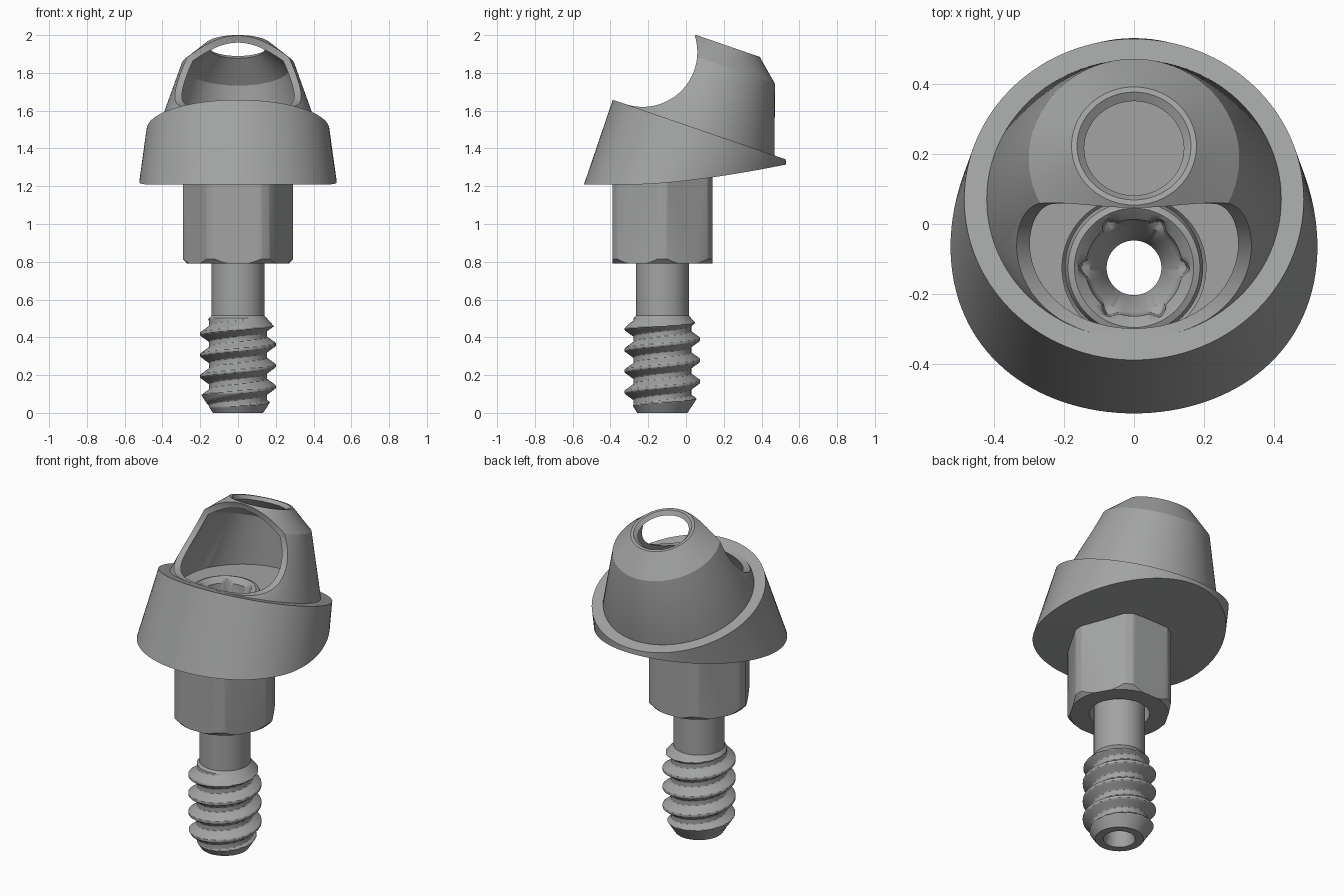
import bpy, bmesh, math
from mathutils import Matrix, Vector

if "Cube" in bpy.data.objects:
    bpy.data.objects.remove(bpy.data.objects["Cube"])

AY = -0.125                                   # y of the screw axis
TILT = Matrix.Translation((0, 0.07, 1.5)) @ Matrix.Rotation(math.radians(-19), 4, 'X')
UP = Matrix.Translation((0, AY, 0))

metal = bpy.data.materials.new("grey metal")
metal.diffuse_color = (0.36, 0.37, 0.365, 1)
metal.use_nodes = True
metal.node_tree.nodes["Principled BSDF"].inputs["Base Color"].default_value = metal.diffuse_color


def make(name, bm):
    bmesh.ops.recalc_face_normals(bm, faces=bm.faces)
    me = bpy.data.meshes.new(name)
    bm.to_mesh(me)
    bm.free()
    ob = bpy.data.objects.new(name, me)
    bpy.context.collection.objects.link(ob)
    me.materials.append(metal)
    return ob


def loft(name, rings, closed=False, caps=True):
    """Skin a list of point rings; caps fan to the ring centres."""
    bm = bmesh.new()
    rows = [[bm.verts.new(p) for p in r] for r in rings]
    n = len(rows[0])
    pairs = list(zip(rows, rows[1:])) + ([(rows[-1], rows[0])] if closed else [])
    for a, b in pairs:
        for i in range(n):
            j = (i + 1) % n
            bm.faces.new((a[i], a[j], b[j], b[i]))
    if caps and not closed:
        for r in (rows[0], rows[-1]):
            c = bm.verts.new(sum((v.co for v in r), Vector()) / n)
            for i in range(n):
                bm.faces.new((c, r[i], r[(i + 1) % n]))
    return make(name, bm)


def ring(r, z, n, mat):
    return [mat @ Vector((r * math.cos(2 * math.pi * i / n), r * math.sin(2 * math.pi * i / n), z))
            for i in range(n)]


def revolve(name, profile, mat, n=96):
    return loft(name, [ring(r, z, n, mat) for r, z in profile])


def boolean(ob, other, op):
    m = ob.modifiers.new(op, 'BOOLEAN')
    m.operation, m.object, m.solver = op, other, 'EXACT'
    bpy.context.view_layer.objects.active = ob
    bpy.ops.object.modifier_apply(modifier=m.name)
    bpy.data.objects.remove(other)


def smooth(ob, angle):
    bpy.ops.object.select_all(action='DESELECT')
    ob.select_set(True)
    bpy.context.view_layer.objects.active = ob
    bpy.ops.object.shade_smooth_by_angle(angle=math.radians(angle))


# Skirt: slanted drum between a raised lower rim and the tilted shoulder circle
N = 128
low = []
for i in range(N):
    a = 2 * math.pi * i / N
    y = 0.535 * math.sin(a) - 0.005 - 0.06 * math.cos(a) ** 2
    low.append(Vector((0.523 * math.cos(a), y, 1.21 + 0.105 * (max(0, y + 0.25) / 0.78) ** 1.5)))
body = loft("angled_abutment_body", [low, ring(0.484, 0, N, TILT)])

# Tilted cone with a chamfered top
boolean(body, revolve("cone", [(0.42, -0.04), (0.42, 0.005), (0.30, 0.36), (0.178, 0.468)], TILT), 'UNION')

# Hexagonal base with rounded corners and chamfered lower end
hexagon = revolve("hex", [(0.306, 0.79), (0.306, 1.28)], UP, 6)
boolean(hexagon, revolve("hex_round", [(0.265, 0.785), (0.292, 0.815), (0.292, 1.3)], UP), 'INTERSECT')
boolean(body, hexagon, 'UNION')

# Hollow inside with a level floor and a round hole at the top
hollow = revolve("hollow", [(0.39, -0.35), (0.39, 0), (0.272, 0.34), (0.142, 0.448),
                            (0.185, 0.49)], TILT)
boolean(hollow, revolve("above_floor", [(1.2, 1.45), (1.2, 2.4)], UP), 'INTERSECT')
boolean(body, hollow, 'DIFFERENCE')

# Round side cut across the front of the cone
across = Matrix.Translation((0, -0.23, 1.91)) @ Matrix.Rotation(math.pi / 2, 4, 'Y')
boolean(body, revolve("front_cut", [(0.29, -0.7), (0.29, 0.7)], across), 'DIFFERENCE')

# Stepped bore for the screw
boolean(body, revolve("bore", [(0.165, 0.7), (0.165, 1.2), (0.205, 1.26), (0.205, 1.5)], UP), 'DIFFERENCE')
smooth(body, 25)

# Screw: thread, shank and hollow socket head as one turned ring
PITCH, SEG = 0.112, 72


def thread_radius(a, z):
    t = ((z - 0.25) / PITCH - a / (2 * math.pi)) % 1
    t = min(t, 1 - t)
    r = 0.2 - 0.047 * min(1, max(0, (t - 0.07) / 0.3))
    return min(r, 0.133 + 0.65 * z, 0.14 + 0.9 * max(0, 0.515 - z))


def thread_ring(z):
    return [UP @ Vector((r * math.cos(a), r * math.sin(a), z))
            for a in (2 * math.pi * i / SEG for i in range(SEG))
            for r in (thread_radius(a, z),)]


def socket_ring(r, z):                        # small corner lobes of the driver socket
    pts = []
    for i in range(SEG):
        a = 2 * math.pi * i / SEG
        q = r * (1 + 0.15 * max(0, math.cos(6 * a)) ** 3)
        pts.append(UP @ Vector((q * math.cos(a), q * math.sin(a), z)))
    return pts


rings = [ring(0.088, 0, SEG, UP)]
rings += [thread_ring(0.52 * k / 110) for k in range(111)]
rings += [ring(r, z, SEG, UP) for r, z in
          [(0.14, 0.55), (0.14, 1.2), (0.197, 1.275), (0.197, 1.52), (0.188, 1.543), (0.17, 1.55), (0.158, 1.54)]]
rings += [socket_ring(0.138, 1.52), socket_ring(0.132, 1.38)]
rings += [ring(0.125, 1.37, SEG, UP), ring(0.078, 1.28, SEG, UP), ring(0.078, 0.03, SEG, UP)]
smooth(loft("screw", rings, closed=True), 35)
